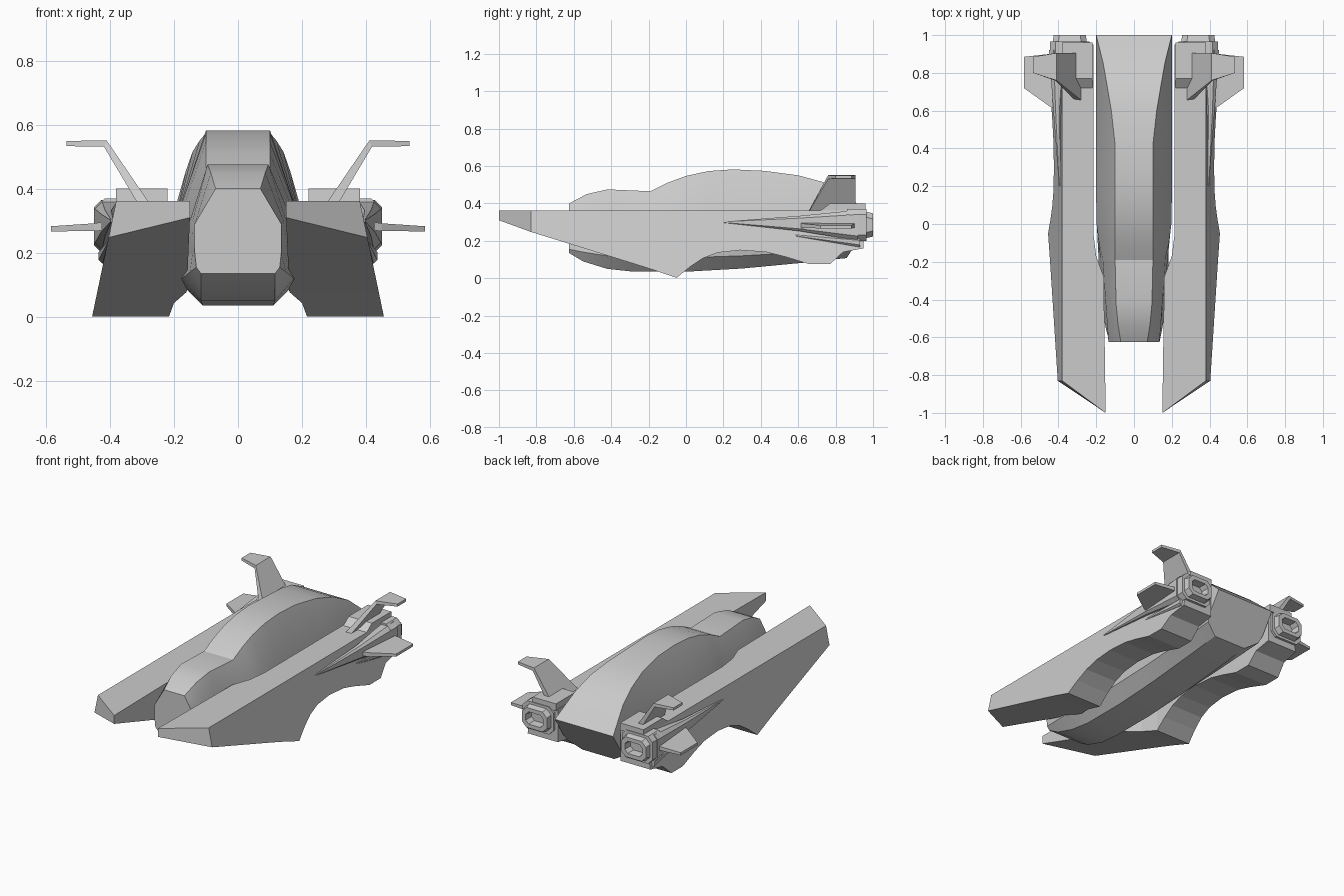
import bpy, bmesh, math

if "Cube" in bpy.data.objects:
    bpy.data.objects.remove(bpy.data.objects["Cube"])


def loft(name, sections, mirror=False, smooth=False):
    """Skin a list of equal-length point rings and cap both ends."""
    bm = bmesh.new()
    rings = [[bm.verts.new(p) for p in s] for s in sections]
    n = len(rings[0])
    for a, b in zip(rings, rings[1:]):
        for i in range(n):
            j = (i + 1) % n
            bm.faces.new((a[i], a[j], b[j], b[i]))
    bm.faces.new(rings[0])
    bm.faces.new(rings[-1])
    bmesh.ops.remove_doubles(bm, verts=bm.verts, dist=0.0005)
    bmesh.ops.recalc_face_normals(bm, faces=bm.faces)
    me = bpy.data.meshes.new(name)
    bm.to_mesh(me)
    bm.free()
    ob = bpy.data.objects.new(name, me)
    bpy.context.collection.objects.link(ob)
    if smooth:
        bpy.ops.object.select_all(action='DESELECT')
        ob.select_set(True)
        bpy.context.view_layer.objects.active = ob
        bpy.ops.object.shade_smooth_by_angle(angle=math.radians(28))
    if mirror:
        ob.modifiers.new("mirror", 'MIRROR')
    return ob


def body_ring(y, half):
    """Symmetric ring from half-width points; the tail end is raked forward."""
    def pt(x, z):
        return (x, y - (0.325 - z) * 0.65 if y >= 1 else y, z)
    return [pt(x, z) for x, z in half] + [pt(-x, z) for x, z in reversed(half)]


def belt(y):
    return 0.135 + 0.065 * min(1, max(0, (y + 0.62) / 0.65))


BELT_Z = 0.2

# Cabin: y, roof half width, roof height, shoulder half width, shoulder height
cabin = [
    (-0.625, .07, .40, .135, .29), (-0.53, .085, .45, .142, .30),
    (-0.42, .095, .475, .15, .30), (-0.19, .10, .465, .165, .31),
    (-0.10, .10, .51, .185, .30), (0.0, .10, .547, .198, .29),
    (0.12, .10, .573, .20, .28), (0.25, .10, .582, .20, .28),
    (0.42, .10, .574, .20, .28), (0.60, .12, .55, .20, .28),
    (0.73, .142, .515, .20, .28), (0.85, .163, .455, .20, .28),
    (1.0, .20, .325, .20, .30),
]
loft("cabin", [body_ring(y, [(tw, tz), (sw, sz), (belt(y), BELT_Z)])
               for y, tw, tz, sw, sz in cabin], smooth=True)

# Lower hull: y, chine half width, chine height, keel half width, keel height
hull = [
    (-0.625, .13, .155, .115, .135), (-0.55, .15, .14, .115, .09),
    (-0.42, .175, .12, .115, .05), (-0.28, .183, .11, .11, .035),
    (0.0, .183, .11, .11, .035), (0.3, .183, .12, .11, .052),
    (0.65, .185, .14, .11, .085), (1.0, .19, .16, .11, .108),
]
loft("lower_hull", [body_ring(y, [(belt(y), BELT_Z), (rw, rz), (bw, bz)])
                    for y, rw, rz, bw, bz in hull], smooth=True)

# Side pods: y, underside height, inner x
pod = [
    (-1.0, .31, .15), (-0.28, .078, .16), (-0.17, .043, .20), (-0.05, .002, .215),
    (0.02, .06, .215), (0.09, .107, .215), (0.17, .137, .215), (0.29, .15, .215),
    (0.43, .14, .215), (0.53, .115, .215), (0.66, .075, .215), (0.77, .075, .215),
    (0.84, .14, .215), (0.95, .16, .215),
]
rings = []
for y, zb, xi in pod:
    yo, zo = (-0.83, .248) if y == -1 else (y, zb)   # slanted bow
    rings.append([(xi, y, .362), (.38, yo, .362),
                  (.38 + (.362 - zo) * .208, yo, zo), (xi, y, zb)])
loft("side_pod", rings, mirror=True)

# Raised deck on the back of each pod
deck = [(.71, .355), (.77, .40), (.96, .40), (.96, .355)]
loft("pod_deck", [[(x, y, z) for y, z in deck] for x in (.22, .38)], mirror=True)


def octagon(y, cx, cz, hw, hh, c):
    """Chamfered rectangle in the xz plane."""
    return [(cx + sx, y, cz + sz) for sx, sz in (
        (hw, hh - c), (hw - c, hh), (c - hw, hh), (-hw, hh - c),
        (-hw, c - hh), (c - hw, -hh), (hw - c, -hh), (hw, c - hh))]


# Engine nozzle with a recessed outlet
loft("engine_nozzle", [octagon(y, .34, .285, hw, hh, c) for y, hw, hh, c in (
    (.86, .105, .085, .03), (.965, .105, .085, .03), (.965, .09, .07, .03),
    (1.0, .085, .062, .03), (1.0, .06, .038, .02), (.95, .055, .034, .02))],
    mirror=True)

# Long tapering fairing on the outer flank, and a smaller one beneath
loft("flank_fairing", [octagon(.2, .393, .30, .004, .003, .001),
                       octagon(.60, .405, .293, .022, .04, .012),
                       octagon(.92, .40, .283, .05, .082, .024)], mirror=True)
loft("lower_fairing", [octagon(.58, .405, .23, .004, .004, .001),
                       octagon(.93, .39, .19, .045, .024, .012)], mirror=True)


def blade(name, stations):
    """Fin from spanwise stations: x, z, front y, rear y, half-thickness vector."""
    loft(name, [[(x - dx, y0, z - dz), (x - dx, y1, z - dz),
                 (x + dx, y1, z + dz), (x + dx, y0, z + dz)]
                for x, z, y0, y1, dx, dz in stations], mirror=True)


# Cranked upper fins and flat side fins
blade("upper_fin", [(.295, .355, .655, .905, .016, -.004),
                    (.414, .541, .76, .905, .004, -.010),
                    (.535, .541, .80, .885, 0, -.008)])
blade("side_fin", [(.40, .285, .60, .90, 0, .014),
                   (.45, .28, .625, .90, 0, .012),
                   (.583, .275, .72, .885, 0, .008)])
